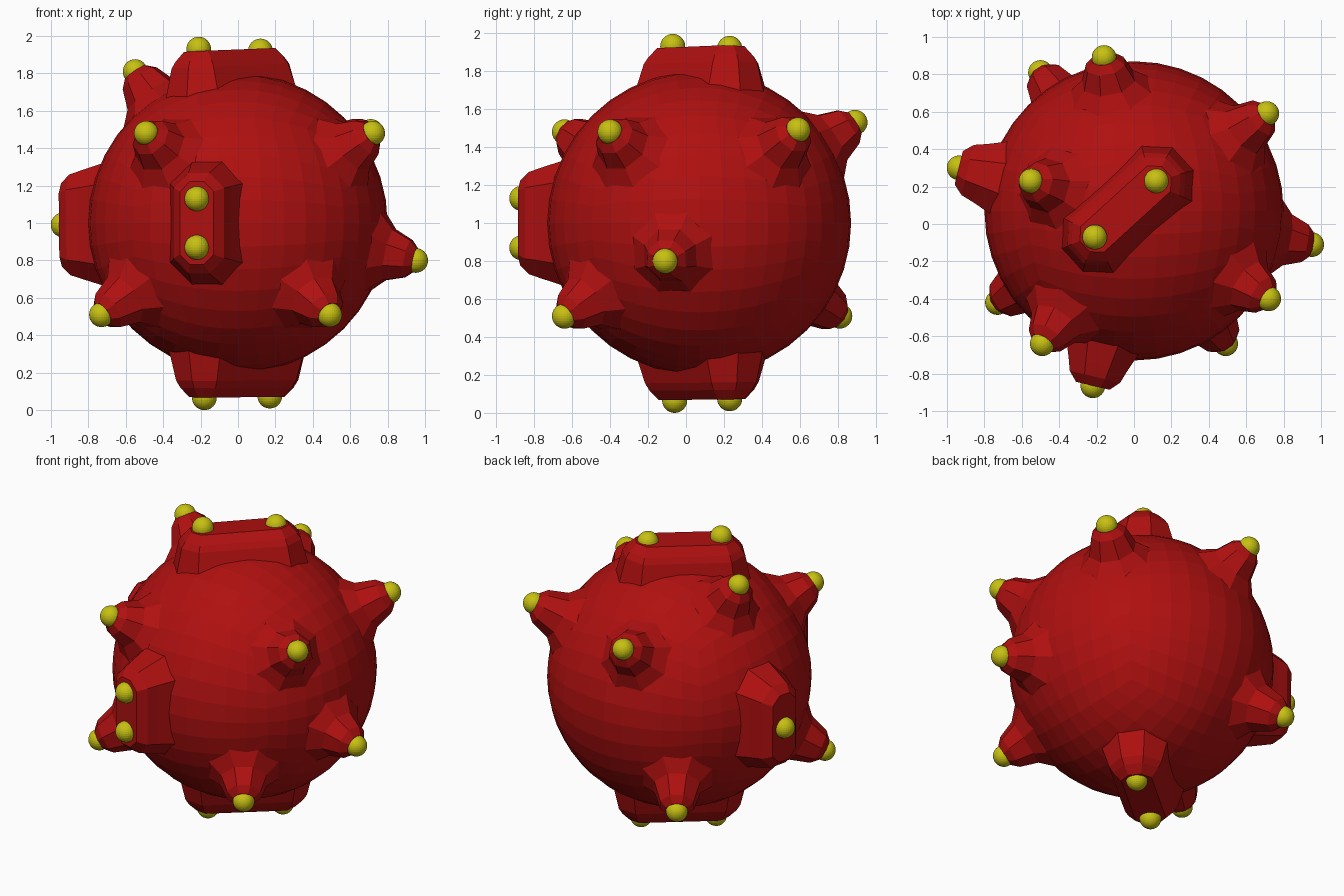
import bpy, bmesh, math
from mathutils import Vector

if "Cube" in bpy.data.objects:
    bpy.data.objects.remove(bpy.data.objects["Cube"])

CENTRE = Vector((0, 0.07, 1.0))
R = 0.80


def material(name, colour):
    m = bpy.data.materials.new(name)
    m.diffuse_color = (*colour, 1)
    m.use_nodes = True
    m.node_tree.nodes["Principled BSDF"].inputs["Base Color"].default_value = m.diffuse_color
    return m


red = material("deep red", (0.43, 0.005, 0.005))
yellow = material("mustard yellow", (0.57, 0.53, 0.006))


def finish(bm, name, mat):
    bmesh.ops.recalc_face_normals(bm, faces=bm.faces)
    mesh = bpy.data.meshes.new(name)
    bm.to_mesh(mesh)
    bm.free()
    mesh.materials.append(mat)
    obj = bpy.data.objects.new(name, mesh)
    bpy.context.collection.objects.link(obj)
    return obj


# Round body: a gridded cube pushed out to a sphere
bm = bmesh.new()
bmesh.ops.create_cube(bm, size=2)
bmesh.ops.subdivide_edges(bm, edges=bm.edges[:], cuts=9, use_grid_fill=True)
for v in bm.verts:
    # tangent spacing keeps the quads even
    d = Vector([math.tan(c * math.pi / 4) for c in v.co])
    v.co = CENTRE + d.normalized() * R
finish(bm, "body", red)

SPIKE = [(0.24, None), (0.15, 0.84), (0.11, -0.045), (0.07, -0.005)]
RIDGE = [(0.22, None), (0.175, 0.84), (0.15, -0.05), (0.10, 0.0)]


def stalk(name, tip, rings, axis=Vector((0, 0, 1)), half=0.0):
    """Eight-sided tapering stalk, stretched along axis by half each way."""
    out = tip - CENTRE
    dist = out.length
    out.normalize()
    side = axis.cross(out).normalized()
    along = out.cross(side).normalized()
    bm = bmesh.new()
    loops = []
    for r, h in rings:
        loop = []
        for i in range(8):
            a = math.radians(22.5 + 45 * i)
            u = r * math.cos(a) + math.copysign(half, math.cos(a))
            flat = along * u + side * r * math.sin(a)
            if h is None:      # foot ring lies on the body
                p = (flat + out * math.sqrt(R * R - flat.length_squared)) * 0.99
            else:
                p = flat + out * (h if h > 0.5 else dist + h)
            loop.append(bm.verts.new(CENTRE + p))
        loops.append(loop)
    for a, b in zip(loops, loops[1:]):
        for i in range(8):
            j = (i + 1) % 8
            bm.faces.new((a[i], a[j], b[j], b[i]))
    cap = bm.faces.new(loops[-1])
    cap.normal_update()
    flip = cap.normal.dot(out) < 0
    obj = finish(bm, name, red)
    if flip != (obj.data.polygons[-1].normal.dot(out) < 0) or \
            obj.data.polygons[-1].normal.dot(out) < 0:
        if obj.data.polygons[-1].normal.dot(out) < 0:
            obj.data.flip_normals()


# Knob mesh shared by every tip
bm = bmesh.new()
bmesh.ops.create_uvsphere(bm, u_segments=32, v_segments=16, radius=0.066)
first_knob = finish(bm, "knob", yellow)
knob_mesh = first_knob.data
bpy.data.objects.remove(first_knob)


def knob(p):
    obj = bpy.data.objects.new("knob", knob_mesh)
    obj.location = p
    bpy.context.collection.objects.link(obj)


# Single spikes
for p in [(-0.55, 0.23, 1.81), (-0.49, -0.64, 1.48), (0.71, 0.59, 1.49),
          (0.72, -0.40, 1.48), (0.95, -0.11, 0.80), (-0.73, -0.42, 0.51),
          (0.49, -0.64, 0.51), (-0.16, 0.89, 1.53), (-0.50, 0.81, 0.51)]:
    p = Vector(p)
    stalk("spike", p, SPIKE)
    knob(p)

# Merged double spikes: top, bottom and front
for name, p, q in [("top_ridge", (-0.21, -0.07, 1.93), (0.12, 0.23, 1.92)),
                   ("bottom_ridge", (-0.18, -0.06, 0.066), (0.17, 0.23, 0.075)),
                   ("front_ridge", (-0.22, -0.865, 0.87), (-0.22, -0.865, 1.13))]:
    p, q = Vector(p), Vector(q)
    half = (q - p).length / 2
    stalk(name, (p + q) / 2, RIDGE, q - p, half if half < 0.2 else half - 0.02)
    knob(p)
    knob(q)

# Wide left ridge with a single knob
p = Vector((-0.935, 0.30, 0.99))
stalk("left_ridge", p, RIDGE, half=0.13)
knob(p)
